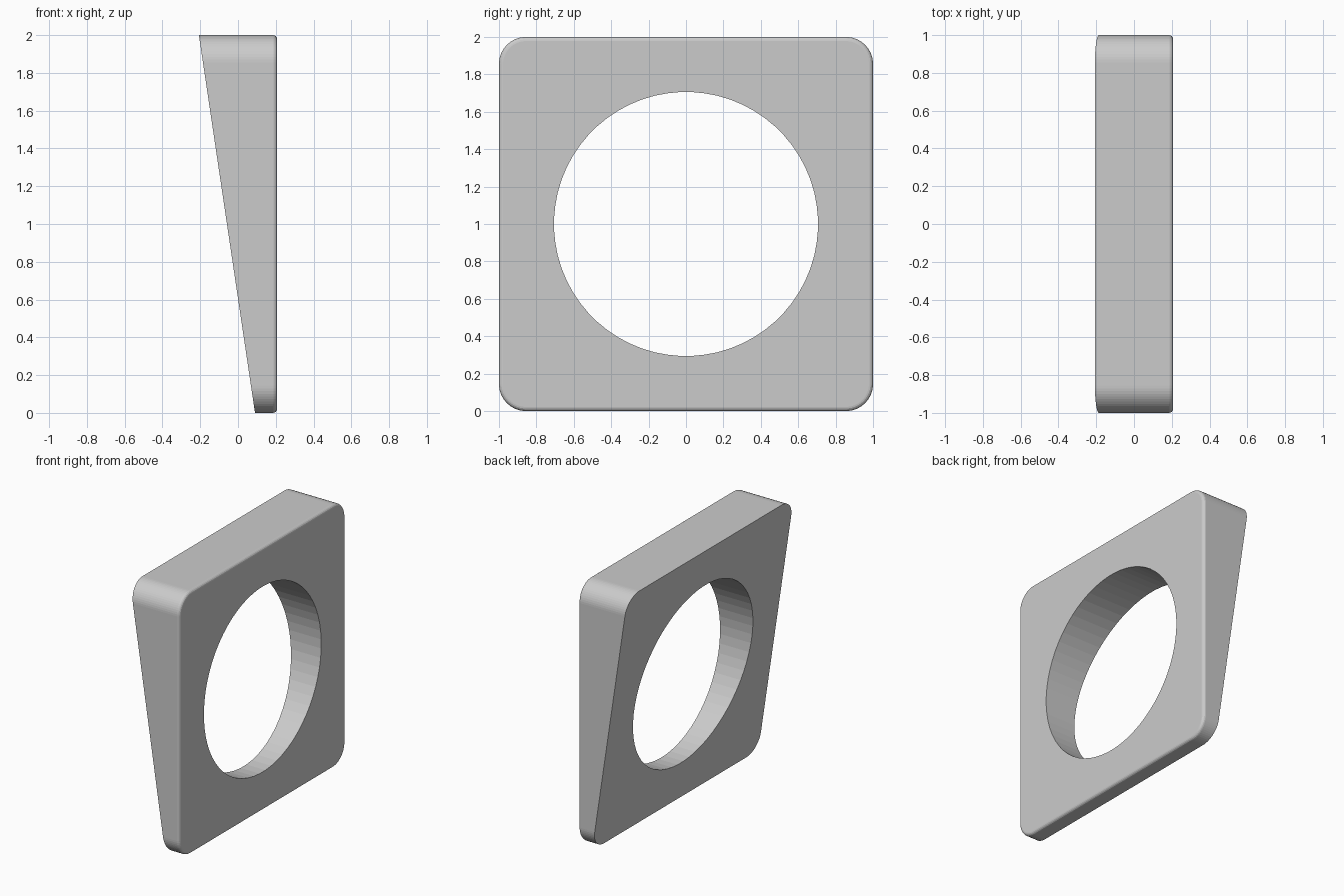
import bpy, bmesh
from math import cos, sin, pi

if "Cube" in bpy.data.objects:
    bpy.data.objects.remove(bpy.data.objects["Cube"])

N = 16                      # points per quadrant
HALF, CORNER, FILLET = 1.0, 0.145, 0.022
RIGHT, HOLE = 0.207, 0.706


def slant(z):
    return -0.207 + (2 - z) * 0.1485


def outer(inset):
    # rounded square in the y-z plane
    pts = []
    c = HALF - CORNER
    for q in range(4):
        cy, cz = [(c, c), (-c, c), (-c, -c), (c, -c)][q]
        for i in range(N):
            a = pi / 2 * (q + i / (N - 1))
            r = CORNER - inset
            pts.append((cy + r * cos(a), 1 + cz + r * sin(a)))
    return pts


def circle():
    return [(HOLE * cos(a), 1 + HOLE * sin(a))
            for a in (2 * pi * (i + 0.5) / (4 * N) for i in range(4 * N))]


bm = bmesh.new()


def ring(pts, x_at):
    return [bm.verts.new((x_at(z), y, z)) for y, z in pts]


# Slanted back rim, then rounded front rim, then the round opening
rings = [ring(outer(0), slant)]
for k in range(5):
    a = pi / 2 * k / 4
    x = RIGHT - FILLET * (1 - sin(a))
    rings.append(ring(outer(FILLET * (1 - cos(a))), lambda z, x=x: x))
rings.append(ring(circle(), lambda z: RIGHT))
rings.append(ring(circle(), slant))

# Join each ring to the next, closing back on the first
for a, b in zip(rings, rings[1:] + rings[:1]):
    for i in range(4 * N):
        j = (i + 1) % (4 * N)
        bm.faces.new((a[i], a[j], b[j], b[i]))
bmesh.ops.recalc_face_normals(bm, faces=bm.faces)

mesh = bpy.data.meshes.new("wedge_plate")
bm.to_mesh(mesh)
bm.free()
plate = bpy.data.objects.new("wedge_plate", mesh)
bpy.context.collection.objects.link(plate)
